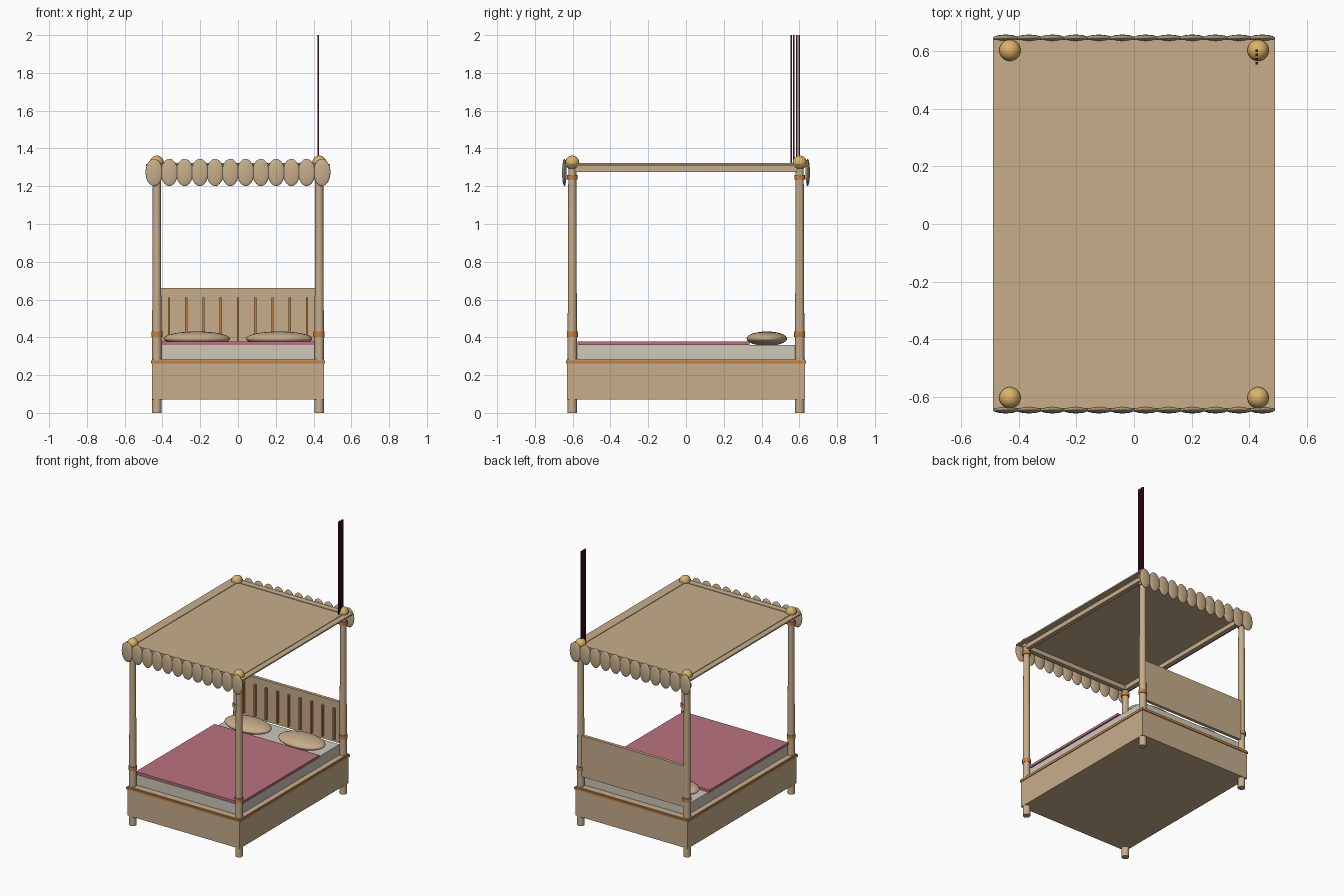
import bpy

cube = bpy.data.objects.get("Cube")
if cube:
    bpy.data.objects.remove(cube, do_unlink=True)


def material(name, color):
    m = bpy.data.materials.new(name)
    m.use_nodes = True
    m.diffuse_color = (*color, 1)
    bsdf = next(n for n in m.node_tree.nodes if n.type == 'BSDF_PRINCIPLED')
    bsdf.inputs["Base Color"].default_value = (*color, 1)
    return m


wood = material("tan wood", (0.57, 0.42, 0.26))
trim = material("orange trim", (0.54, 0.22, 0.06))
gold = material("gold", (0.70, 0.45, 0.14))
sheet = material("off white sheet", (0.62, 0.58, 0.49))
rose = material("rose blanket", (0.49, 0.17, 0.22))
maroon = material("dark maroon", (0.07, 0.008, 0.018))


def finish(name, mat, smooth=False):
    ob = bpy.context.object
    ob.name = name
    ob.data.materials.append(mat)
    if smooth:
        bpy.ops.object.shade_smooth_by_angle()
    return ob


def box(name, mat, x, y, z):
    """Box from (low, high) ranges on each axis."""
    ranges = (x, y, z)
    bpy.ops.mesh.primitive_cube_add(size=1, location=[(a + b) / 2 for a, b in ranges])
    bpy.context.object.scale = [b - a for a, b in ranges]
    return finish(name, mat)


def rod(name, mat, x, y, z, r_low, r_high):
    bpy.ops.mesh.primitive_cone_add(vertices=24, radius1=r_low, radius2=r_high,
                                    depth=z[1] - z[0], location=(x, y, sum(z) / 2))
    return finish(name, mat, True)


def ellipsoid(name, mat, center, radii):
    bpy.ops.mesh.primitive_uv_sphere_add(segments=32, ring_count=16, location=center)
    bpy.context.object.scale = radii
    return finish(name, mat, True)


# Base, mattress and blanket
box("bed_base", wood, (-0.455, 0.455), (-0.63, 0.63), (0.07, 0.284))
box("base_trim", trim, (-0.46, 0.46), (-0.635, 0.635), (0.262, 0.277))
box("mattress", sheet, (-0.415, 0.415), (-0.58, 0.58), (0.28, 0.36))
box("blanket", rose, (-0.425, 0.425), (-0.575, 0.335), (0.36, 0.378))

# Headboard with upright slats
box("headboard", wood, (-0.42, 0.42), (0.595, 0.618), (0.36, 0.66))
for i in range(9):
    x = (i - 4) * 0.0913
    box("headboard_slat", trim, (x - 0.006, x + 0.006), (0.578, 0.6), (0.38, 0.61))

# Pillows, posts, collars and finials
for sx in (-1, 1):
    ellipsoid("pillow", wood, (sx * 0.218, 0.428, 0.393), (0.176, 0.107, 0.038))
    for sy in (-1, 1):
        x, y = sx * 0.43, sy * 0.602
        rod("leg", wood, x, y, (0, 0.28), 0.025, 0.025)
        rod("post", wood, x, y, (0.28, 1.31), 0.025, 0.021)
        rod("lower_collar", trim, x, y, (0.403, 0.43), 0.029, 0.029)
        rod("upper_collar", trim, x, y, (1.235, 1.26), 0.028, 0.028)
        ellipsoid("finial", gold, (x, y, 1.325), (0.037, 0.037, 0.037))

# Canopy panel and the rails that carry it
box("canopy", wood, (-0.488, 0.488), (-0.64, 0.64), (1.308, 1.318))
for s in (-1, 1):
    x, y = s * 0.43, s * 0.602
    box("side_rail", wood, (x - 0.016, x + 0.016), (-0.618, 0.618), (1.276, 1.322))
    box("end_rail", wood, (-0.446, 0.446), (y - 0.016, y + 0.016), (1.276, 1.322))
    # Scalloped valance along each end
    for i in range(12):
        ellipsoid("valance_scallop", wood, ((i - 5.5) * 0.0808, s * 0.644, 1.273),
                  (0.045, 0.012, 0.072))

# Thin tall strips above one rear post
for i in range(4):
    y = 0.557 + i * 0.0145
    box("tall_strip", maroon, (0.421, 0.429), (y - 0.004, y + 0.004), (1.32, 2.0))
